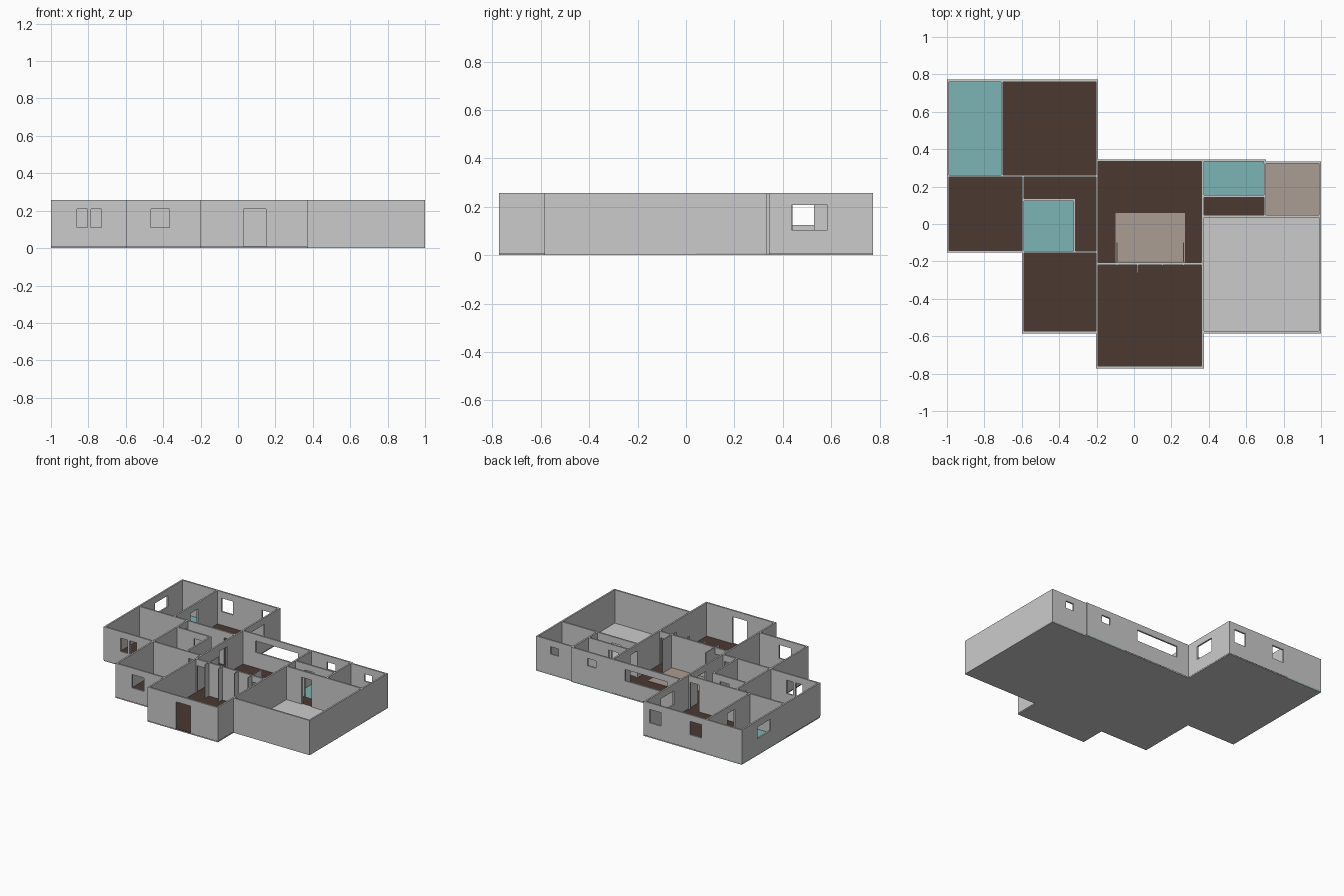
import bpy, bmesh

if "Cube" in bpy.data.objects:
    bpy.data.objects.remove(bpy.data.objects["Cube"])

T = 0.012      # wall thickness
H = 0.258      # wall top
F = 0.010      # floor top
DOOR = (F, 0.21)
WIN = (0.11, 0.21)
SMALL = (0.155, 0.21)


def material(name, rgb):
    m = bpy.data.materials.new(name)
    m.diffuse_color = (*rgb, 1)
    m.use_nodes = True
    m.node_tree.nodes["Principled BSDF"].inputs["Base Color"].default_value = m.diffuse_color
    return m


WOOD = material("dark_wood", (0.07, 0.04, 0.03))
TILE = material("teal_tile", (0.2, 0.46, 0.46))
TAN = material("tan_tile", (0.40, 0.34, 0.29))


def boxes(name, items, mat=None):
    """One object made from boxes (x0, x1, y0, y1, z0, z1)."""
    bm = bmesh.new()
    for x0, x1, y0, y1, z0, z1 in items:
        vs = bmesh.ops.create_cube(bm, size=1)["verts"]
        for v in vs:
            v.co = (x1 if v.co.x > 0 else x0,
                    y1 if v.co.y > 0 else y0,
                    z1 if v.co.z > 0 else z0)
    me = bpy.data.meshes.new(name)
    bm.to_mesh(me)
    bm.free()
    if mat:
        me.materials.append(mat)
    ob = bpy.data.objects.new(name, me)
    bpy.context.collection.objects.link(ob)
    return ob


def wall(name, axis, pos, a, b, holes=()):
    """Wall along axis at centre line pos; holes are (start, end, (bottom, top))."""
    spans, cur = [], a
    for s, e, (z0, z1) in sorted(holes):
        spans.append((cur, s, F, H))
        if z0 > F:
            spans.append((s, e, F, z0))
        spans.append((s, e, z1, H))
        cur = e
    spans.append((cur, b, F, H))
    p0, p1 = pos - T / 2, pos + T / 2
    boxes(name, [(s, e, p0, p1, z0, z1) if axis == "x" else (p0, p1, s, e, z0, z1)
                 for s, e, z0, z1 in spans])


# foundation slab under each wing
wings = [(-1, -0.192, 0.25, 0.772), (-1, -0.598, -0.147, 0.25),
         (-0.598, -0.204, -0.585, 0.25), (-0.204, 0.374, -0.772, 0.345),
         (0.374, 0.705, -0.585, 0.345), (0.705, 1, -0.585, 0.335)]
boxes("foundation", [(*w, 0, 0.007) for w in wings])


# room floors
def floor(name, mat, *rects, top=F):
    boxes(name, [(*r, 0.005, top) for r in rects], mat)


floor("wood_floor", WOOD,
      (-0.706, -0.192, 0.256, 0.772), (-1, -0.598, -0.147, 0.256),
      (-0.598, -0.198, 0.13, 0.256), (-0.32, -0.198, -0.147, 0.13),
      (-0.6, -0.198, -0.585, -0.147), (-0.204, 0.37, -0.772, 0.345),
      (0.37, 0.70, 0.04, 0.148))
floor("bath_floor", TILE, (-1, -0.706, 0.256, 0.772),
      (-0.598, -0.32, -0.147, 0.13), (0.37, 0.70, 0.148, 0.345))
floor("utility_floor", TAN, (0.70, 1, 0.04, 0.335))
floor("kitchen_floor", TAN, (-0.098, 0.272, -0.21, 0.058), top=F + 0.003)
floor("garage_floor", None, (0.37, 1, -0.585, 0.04))

# outer walls, north-west wing
wall("west_wall", "y", -0.994, -0.153, 0.772, [(0.435, 0.585, (0.125, 0.21))])
wall("bedroom_back_wall", "x", 0.766, -1, -0.192,
     [(-0.67, -0.575, WIN), (-0.335, -0.24, WIN)])
wall("bedroom_east_wall", "y", -0.198, 0.25, 0.772, [(0.435, 0.585, (0.105, 0.208))])
wall("west_room_front_wall", "x", -0.147, -1, -0.592,
     [(-0.86, -0.805, WIN), (-0.785, -0.73, WIN)])
# outer walls, south-west wing
wall("study_west_wall", "y", -0.594, -0.585, 0.262, [(0.15, 0.235, DOOR)])
wall("study_front_wall", "x", -0.579, -0.6, -0.192, [(-0.465, -0.365, WIN)])
# outer walls, central hall
wall("hall_west_wall", "y", -0.198, -0.772, 0.345, [(0.055, 0.15, DOOR)])
wall("hall_front_wall", "x", -0.766, -0.204, 0.374, [(0.03, 0.15, DOOR)])
wall("hall_back_wall", "x", 0.339, -0.204, 0.705,
     [(-0.09, 0.26, (0.125, 0.21)), (0.50, 0.57, SMALL)])
wall("hall_east_wall", "y", 0.368, -0.772, 0.345, [(0.055, 0.135, DOOR)])
# outer walls, garage wing
wall("garage_front_wall", "x", -0.579, 0.362, 1)
wall("east_wall", "y", 0.994, -0.585, 0.335)
wall("utility_back_wall", "x", 0.329, 0.693, 1, [(0.815, 0.88, SMALL)])

# inner partitions
wall("bedroom_front_partition", "x", 0.256, -1, -0.192, [(-0.29, -0.215, DOOR)])
wall("ensuite_partition", "y", -0.706, 0.25, 0.772, [(0.44, 0.53, DOOR)])
wall("bath_back_partition", "x", 0.13, -0.6, -0.312, [(-0.45, -0.375, DOOR)])
wall("bath_east_partition", "y", -0.318, -0.153, 0.136)
wall("study_back_partition", "x", -0.15, -0.6, -0.192, [(-0.3, -0.215, DOOR)])
wall("garage_back_partition", "x", 0.042, 0.362, 1, [(0.5, 0.58, DOOR)])
wall("washroom_partition", "x", 0.148, 0.362, 0.705, [(0.45, 0.53, DOOR)])
wall("utility_partition", "y", 0.7, 0.036, 0.339, [(0.057, 0.135, DOOR)])

# kitchen divider with stub walls
wall("kitchen_divider", "x", -0.212, -0.198, 0.368,
     [(-0.185, -0.095, DOOR), (0.272, 0.355, DOOR)])
boxes("kitchen_stub_walls",
      [(x - 0.003, x + 0.003, -0.262, y1, F, H)
       for x, y1 in ((-0.09, -0.1), (0.02, -0.21), (0.152, -0.21), (0.265, -0.1))])
